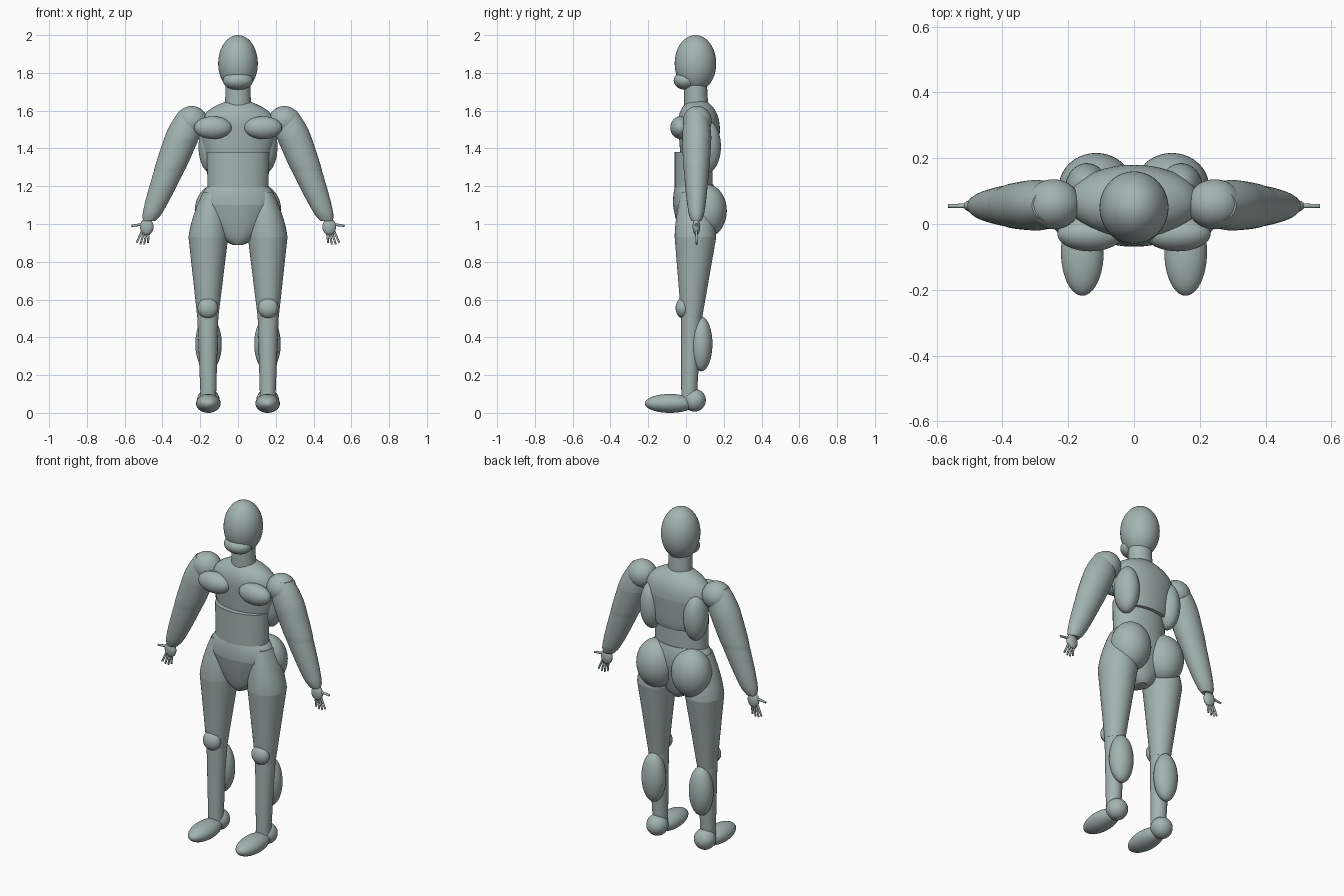
import bpy, bmesh, math
from mathutils import Vector, Matrix

if "Cube" in bpy.data.objects:
    bpy.data.objects.remove(bpy.data.objects["Cube"], do_unlink=True)

skin = bpy.data.materials.new("grey green skin")
skin.use_nodes = True
skin.diffuse_color = (0.37, 0.46, 0.44, 1)
skin.node_tree.nodes["Principled BSDF"].inputs["Base Color"].default_value = skin.diffuse_color


def finish(name, bm, paired):
    """Turn a bmesh into a smooth object, mirrored across x when paired."""
    bmesh.ops.recalc_face_normals(bm, faces=bm.faces)
    for face in bm.faces:
        face.smooth = len(face.verts) <= 4
    mesh = bpy.data.meshes.new(name)
    bm.to_mesh(mesh)
    bm.free()
    mesh.materials.append(skin)
    part = bpy.data.objects.new(name, mesh)
    bpy.context.collection.objects.link(part)
    if paired:
        mirror = part.modifiers.new("mirror", 'MIRROR')
        mirror.use_mirror_merge = False


def ellipsoid(name, centre, radii):
    """Stretched sphere; a centre off the middle plane makes a pair."""
    bm = bmesh.new()
    place = Matrix.Translation(centre) @ Matrix.Diagonal((*radii, 1))
    bmesh.ops.create_uvsphere(bm, u_segments=40, v_segments=24, radius=1, matrix=place)
    finish(name, bm, paired=centre[0] > 0)


def tapered(name, low, high, low_radii, high_radii, curve=1.0, sides=40, steps=10):
    """Elliptical tube with level rings; curve bends the taper along its length."""
    bm = bmesh.new()
    rings = []
    for step in range(steps + 1):
        along = step / steps
        centre = Vector(low).lerp(Vector(high), along)
        radius = Vector(low_radii).lerp(Vector(high_radii), along ** curve)
        ring = []
        for side in range(sides):
            angle = math.tau * side / sides
            offset = Vector((radius.x * math.cos(angle), radius.y * math.sin(angle), 0))
            ring.append(bm.verts.new(centre + offset))
        rings.append(ring)
    for lower, upper in zip(rings, rings[1:]):
        for side in range(sides):
            following = (side + 1) % sides
            bm.faces.new((lower[side], lower[following], upper[following], upper[side]))
    bm.faces.new(rings[0])
    bm.faces.new(rings[-1])
    finish(name, bm, paired=low[0] > 0)


def finger(name, start, end, radius):
    """Slim cone between two points, on both hands."""
    bm = bmesh.new()
    base, tip = Vector(start), Vector(end)
    turn = (tip - base).to_track_quat('Z', 'Y').to_matrix().to_4x4()
    place = Matrix.Translation((base + tip) / 2) @ turn
    bmesh.ops.create_cone(bm, cap_ends=True, segments=12, radius1=radius,
                          radius2=radius * 0.7, depth=(tip - base).length, matrix=place)
    finish(name, bm, paired=True)


# Head and neck
ellipsoid("head", centre=(0, 0.05, 1.85), radii=(0.105, 0.11, 0.15))
ellipsoid("jaw", centre=(0, 0, 1.76), radii=(0.08, 0.065, 0.05))
tapered("neck", low=(0, 0.055, 1.58), high=(0, 0.05, 1.76),
        low_radii=(0.07, 0.065), high_radii=(0.065, 0.06))

# Trunk
tapered("upper_chest", low=(0, 0.07, 1.5), high=(0, 0.06, 1.65),
        low_radii=(0.2, 0.11), high_radii=(0.06, 0.05), curve=3)
tapered("lower_chest", low=(0, 0.07, 1.32), high=(0, 0.07, 1.5),
        low_radii=(0.15, 0.09), high_radii=(0.2, 0.11), curve=0.6)
tapered("abdomen", low=(0, 0.04, 1.12), high=(0, 0.04, 1.38),
        low_radii=(0.16, 0.1), high_radii=(0.165, 0.1))
tapered("hips", low=(0, 0.045, 1.1), high=(0, 0.045, 1.21),
        low_radii=(0.2, 0.114), high_radii=(0.15, 0.1), curve=2.5)
tapered("lower_pelvis", low=(0, 0.045, 0.89), high=(0, 0.045, 1.1),
        low_radii=(0.03, 0.05), high_radii=(0.2, 0.114), curve=0.6)
ellipsoid("breasts", centre=(0.133, -0.03, 1.51), radii=(0.1, 0.053, 0.06))
ellipsoid("back_muscles", centre=(0.143, 0.11, 1.41), radii=(0.066, 0.075, 0.14))
ellipsoid("buttocks", centre=(0.115, 0.11, 1.07), radii=(0.114, 0.106, 0.14))

# Arms
ellipsoid("shoulders", centre=(0.245, 0.06, 1.545), radii=(0.083, 0.076, 0.08))
tapered("arm_tops", low=(0.3, 0.057, 1.45), high=(0.25, 0.057, 1.6),
        low_radii=(0.092, 0.077), high_radii=(0.06, 0.05), curve=2)
tapered("upper_arms", low=(0.365, 0.055, 1.28), high=(0.3, 0.057, 1.45),
        low_radii=(0.08, 0.066), high_radii=(0.092, 0.077), curve=0.6)
tapered("forearms", low=(0.47, 0.055, 1.015), high=(0.365, 0.055, 1.28),
        low_radii=(0.032, 0.025), high_radii=(0.08, 0.066), curve=0.5)

# Hands
ellipsoid("palms", centre=(0.483, 0.055, 0.985), radii=(0.036, 0.02, 0.044))
for index, label in enumerate(("index", "middle", "ring", "little")):
    reach = 0.9 - 0.01 * math.sin(index * math.pi / 3)
    finger(label + "_fingers", start=(0.504 - 0.011 * index, 0.055, 0.97),
           end=(0.537 - 0.02 * index, 0.055, reach), radius=0.007)
finger("thumbs", start=(0.49, 0.055, 1), end=(0.565, 0.055, 0.99), radius=0.008)

# Legs
tapered("hip_joints", low=(0.157, 0.05, 0.93), high=(0.14, 0.045, 1.17),
        low_radii=(0.105, 0.11), high_radii=(0.045, 0.07), curve=1.6)
tapered("thighs", low=(0.16, 0.03, 0.5), high=(0.157, 0.05, 0.93),
        low_radii=(0.055, 0.055), high_radii=(0.105, 0.11))
tapered("shins", low=(0.157, 0.015, 0.05), high=(0.16, 0.03, 0.55),
        low_radii=(0.04, 0.04), high_radii=(0.057, 0.056))
ellipsoid("knees", centre=(0.16, -0.017, 0.555), radii=(0.054, 0.038, 0.054))
ellipsoid("calves", centre=(0.156, 0.08, 0.365), radii=(0.07, 0.06, 0.145))

# Feet
ellipsoid("heels", centre=(0.157, 0.045, 0.067), radii=(0.06, 0.06, 0.06))
ellipsoid("feet", centre=(0.157, -0.085, 0.05), radii=(0.065, 0.133, 0.05))
